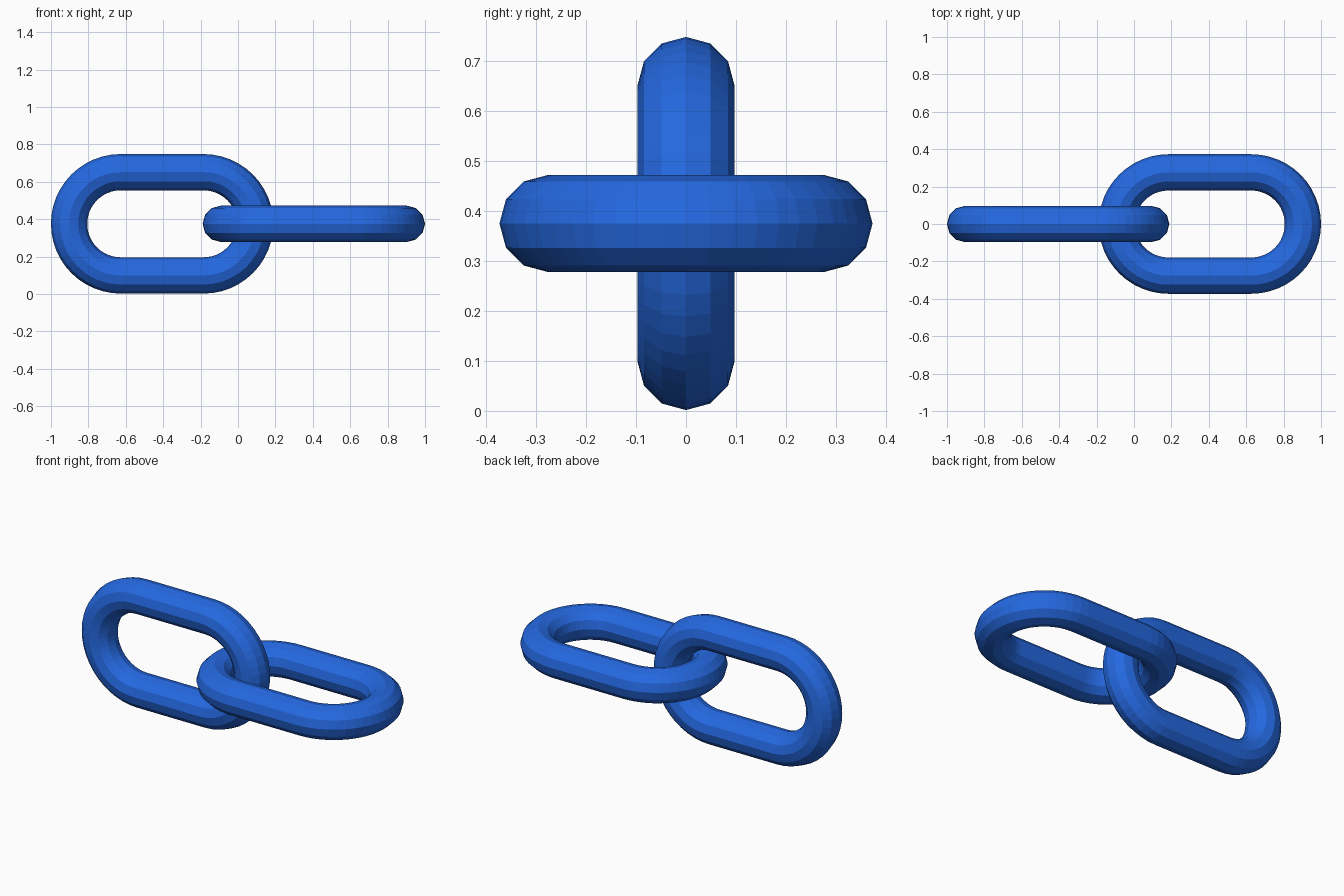
import bpy, bmesh, math
from mathutils import Vector, Matrix

if "Cube" in bpy.data.objects:
    bpy.data.objects.remove(bpy.data.objects["Cube"])

ARC_R = 0.276      # centre-line radius of the rounded ends
HALF = 0.2215      # half length of the straight bars
WIRE = 0.097       # radius of the 12-sided rod
SIDES, STEPS = 12, 24

blue = bpy.data.materials.new("chain_blue")
blue.diffuse_color = (0.018, 0.14, 0.75, 1)
blue.use_nodes = True
blue.node_tree.nodes["Principled BSDF"].inputs["Base Color"].default_value = blue.diffuse_color


def make_link(name, x, tilt):
    """Sweep a 12-sided ring around a stadium path lying in the XY plane."""
    bm = bmesh.new()
    rings = []
    for end, start in ((HALF, -math.pi / 2), (-HALF, math.pi / 2)):
        for i in range(STEPS + 1):
            a = start + math.pi * i / STEPS
            out = Vector((math.cos(a), math.sin(a), 0))
            centre = Vector((end, 0, 0)) + out * ARC_R
            ring = []
            for k in range(SIDES):
                t = math.tau * k / SIDES
                ring.append(bm.verts.new(
                    centre + out * WIRE * math.cos(t) + Vector((0, 0, WIRE * math.sin(t)))))
            rings.append(ring)
    for r, ring in enumerate(rings):
        nxt = rings[(r + 1) % len(rings)]
        for k in range(SIDES):
            j = (k + 1) % SIDES
            bm.faces.new((ring[k], nxt[k], nxt[j], ring[j]))
    bmesh.ops.recalc_face_normals(bm, faces=bm.faces)
    bm.transform(Matrix.Translation((x, 0, 0.375)) @ Matrix.Rotation(tilt, 4, 'X'))
    mesh = bpy.data.meshes.new(name)
    bm.to_mesh(mesh)
    bm.free()
    mesh.materials.append(blue)
    ob = bpy.data.objects.new(name, mesh)
    bpy.context.collection.objects.link(ob)


# Upright link on the left, flat link on the right
CENTRE = 1 - ARC_R - WIRE - HALF
make_link("upright_link", -CENTRE, math.pi / 2)
make_link("flat_link", CENTRE, 0)
